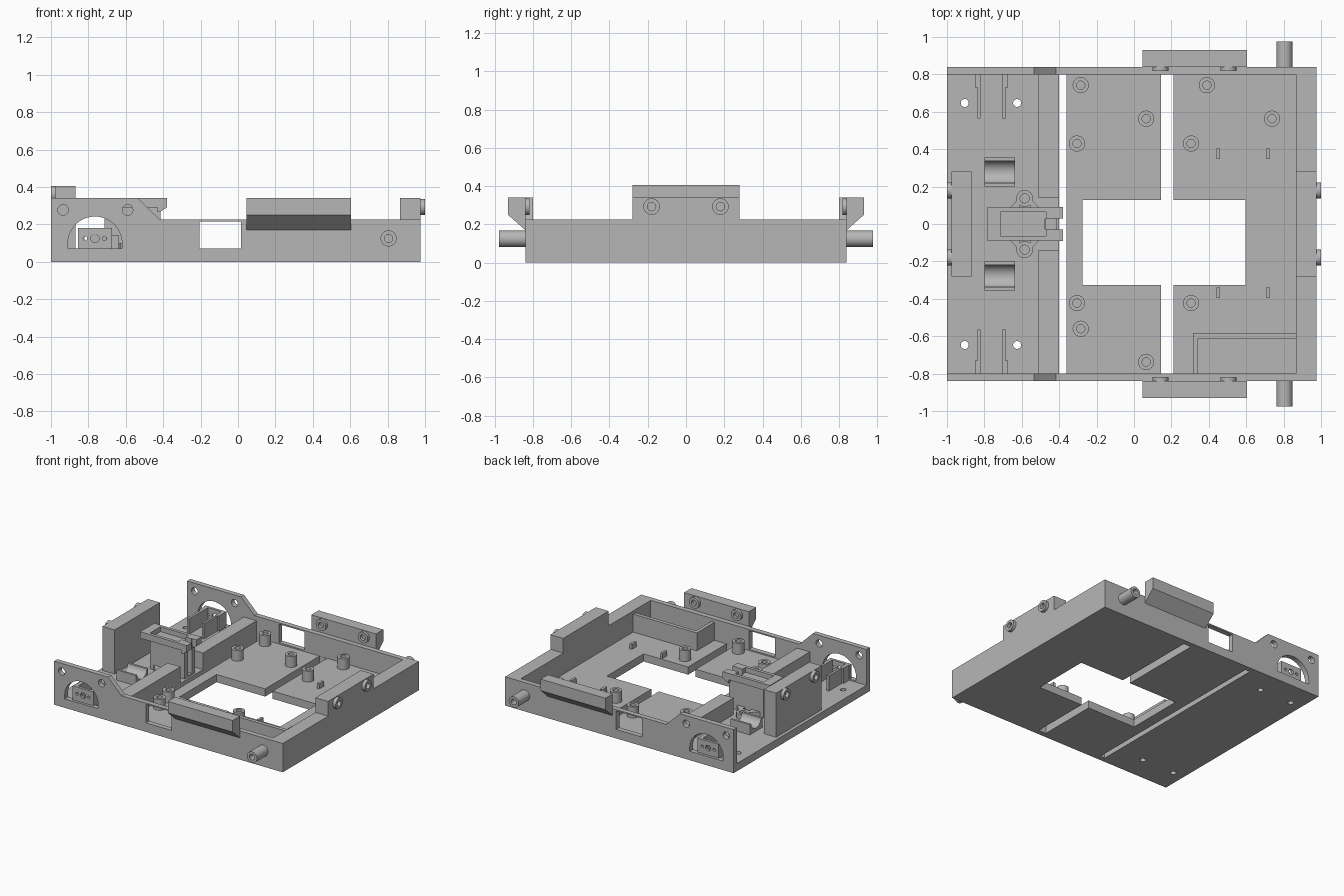
import bpy, bmesh, math
from mathutils import Matrix, Vector

if "Cube" in bpy.data.objects:
    bpy.data.objects.remove(bpy.data.objects["Cube"], do_unlink=True)

grey = bpy.data.materials.new("plain grey")
grey.use_nodes = True
grey.diffuse_color = (0.47, 0.47, 0.47, 1)
grey.node_tree.nodes["Principled BSDF"].inputs["Base Color"].default_value = (0.47, 0.47, 0.47, 1)
parts = []


def finish(name, bm):
    bmesh.ops.recalc_face_normals(bm, faces=bm.faces)
    mesh = bpy.data.meshes.new(name)
    bm.to_mesh(mesh)
    bm.free()
    mesh.materials.append(grey)
    ob = bpy.data.objects.new(name, mesh)
    bpy.context.collection.objects.link(ob)
    parts.append(ob)
    return ob


def prism(name, pts, axis, a, b):
    """Extrude a 2D profile along an axis; profile is (x,z) for y, (y,z) for x, (x,y) for z."""
    place = {"x": lambda p, t: (t, p[0], p[1]),
             "y": lambda p, t: (p[0], t, p[1]),
             "z": lambda p, t: (p[0], p[1], t)}[axis]
    bm = bmesh.new()
    face = bm.faces.new([bm.verts.new(place(p, a)) for p in pts])
    new = bmesh.ops.extrude_face_region(bm, geom=[face])["geom"]
    shift = Vector(place((0, 0), b - a))
    bmesh.ops.translate(bm, vec=shift, verts=[v for v in new if isinstance(v, bmesh.types.BMVert)])
    return finish(name, bm)


def box(name, x0, x1, y0, y1, z0, z1):
    return prism(name, [(x0, y0), (x1, y0), (x1, y1), (x0, y1)], "z", z0, z1)


def tube(name, base, direction, length, r, r_in, n=32):
    """Hollow round boss from a base point; r_in = 0 gives a solid rod."""
    bm = bmesh.new()
    rings = []
    for rad, z in ((r, 0), (r, length), (r_in, length), (r_in, 0)):
        if rad:
            rings.append([bm.verts.new((rad * math.cos(2 * math.pi * i / n),
                                        rad * math.sin(2 * math.pi * i / n), z)) for i in range(n)])
    if r_in:
        for k in range(4):
            p, q = rings[k], rings[(k + 1) % 4]
            for i in range(n):
                bm.faces.new((p[i], p[(i + 1) % n], q[(i + 1) % n], q[i]))
    else:
        p, q = rings
        bm.faces.new(p)
        bm.faces.new(q)
        for i in range(n):
            bm.faces.new((p[i], p[(i + 1) % n], q[(i + 1) % n], q[i]))
    rot = Vector((0, 0, 1)).rotation_difference(Vector(direction)).to_matrix().to_4x4()
    bm.transform(Matrix.Translation(base) @ rot)
    return finish(name, bm)


def cut(ob, *cutters):
    bpy.context.view_layer.objects.active = ob
    for c in cutters:
        mod = ob.modifiers.new("cut", "BOOLEAN")
        mod.operation = "DIFFERENCE"
        mod.solver = "EXACT"
        mod.object = c
        bpy.ops.object.modifier_apply(modifier=mod.name)
        parts.remove(c)
        bpy.data.objects.remove(c, do_unlink=True)


FL = 0.06  # floor top

# Floor with cross slots, central opening and screw holes
floor = box("floor", -1, 0.865, -0.8, 0.8, 0, FL)
cut(floor,
    box("c", -0.4, -0.36, -0.799, 0.799, -0.1, 0.2),
    box("c", 0.145, 0.21, -0.799, 0.799, -0.1, 0.2),
    box("c", -0.275, 0.595, -0.327, 0.128, -0.1, 0.2),
    *[tube("c", (x, y, -0.1), (0, 0, 1), 0.3, 0.021, 0)
      for x in (-0.905, -0.625) for y in (-0.647, 0.647)])

# End wall with raised block and bosses
box("end_wall", 0.865, 0.975, -0.8, 0.8, 0, 0.225)
box("end_wall_block", 0.865, 0.975, -0.28, 0.28, 0.225, 0.34)
box("rear_block", -0.975, -0.87, -0.28, 0.28, FL, 0.405)
for y in (-0.18, 0.18):
    tube("end_boss", (0.975, y, 0.293), (1, 0, 0), 0.025, 0.043, 0.022)
    tube("rear_boss", (-0.975, y, 0.362), (-1, 0, 0), 0.025, 0.043, 0.022)

wall_profile = [(-1, 0), (0.975, 0), (0.975, 0.225), (-0.418, 0.225), (-0.535, 0.34), (-1, 0.34)]
arch = [(-0.91, 0.07), (-0.62, 0.07)] + [
    (-0.765 + 0.145 * math.cos(math.pi * i / 24), 0.097 + 0.145 * math.sin(math.pi * i / 24))
    for i in range(25)]
rail_profile = [(0.84, 0.17), (0.93, 0.25), (0.93, 0.34), (0.84, 0.34)]

for s, side in ((-1, "front"), (1, "back")):
    # Side wall with window, arch and screw holes
    wall = prism(side + "_wall", wall_profile, "y", s * 0.8, s * 0.84)
    cut(wall,
        prism("c", arch, "y", s * 0.7, s * 0.95),
        box("c", -0.207, 0.015, s * 0.7, s * 0.95, 0.07, 0.215),
        *[tube("c", (x, s * 0.7, 0.277), (0, s, 0), 0.25, 0.028, 0) for x in (-0.935, -0.59)])
    # Motor plate inside the arch, with three holes
    plate = box(side + "_motor_plate", -0.855, -0.675, s * 0.8, s * 0.82, FL, 0.18)
    cut(plate, *[tube("c", (-0.765 + d, s * 0.7, 0.125), (0, s, 0), 0.25, r, 0, 20)
                 for d, r in ((-0.052, 0.011), (0, 0.022), (0.05, 0.011))])
    # Motor bracket cheeks
    for x0, x1, x2, x3 in ((-0.85, -0.82, -0.838, -0.82), (-0.705, -0.675, -0.705, -0.688)):
        box(side + "_bracket_root", x0, x1, s * 0.73, s * 0.8, FL, 0.18)
        box(side + "_bracket_cheek", x2, x3, s * 0.565, s * 0.73, FL, 0.18)
    # Outer rail with inner bosses
    prism(side + "_rail", [(s * y, z) for y, z in rail_profile], "x", 0.045, 0.605)
    for x in (0.142, 0.505):
        tube(side + "_rail_boss", (x, s * 0.84, 0.293), (0, -s, 0), 0.022, 0.043, 0.022)
    # Side pin
    tube(side + "_pin", (0.805, s * 0.84, 0.125), (0, s, 0), 0.137, 0.043, 0.022)
    # Cross beam
    box(side + "_beam", -0.51, -0.4, s * 0.14, s * 0.8, FL, 0.19)
    # Cradle with a round hollow
    cradle = [(-0.077, FL), (0.077, FL), (0.077, 0.14), (0.06, 0.14)] + [
        (0.06 * math.cos(math.pi * i / 14), 0.14 - 0.055 * math.sin(math.pi * i / 14))
        for i in range(1, 14)] + [(-0.06, 0.14), (-0.077, 0.14)]
    prism(side + "_cradle", [(s * 0.278 + y, z) for y, z in cradle], "x", -0.8, -0.635)
    # Stand ears and hooks
    tube(side + "_stand_ear", (-0.585, s * 0.137, FL), (0, 0, 1), 0.04, 0.045, 0.024)
    for sx in (-1, 1):
        prism(side + "_ear_web", [(-0.585 + sx * 0.028, s * 0.065), (-0.585 + sx * 0.1, s * 0.065),
              (-0.585 + sx * 0.075, s * 0.09), (-0.585 + sx * 0.042, s * 0.125),
              (-0.585 + sx * 0.028, s * 0.12)], "z", FL, FL + 0.04)
    prism(side + "_stand_hook", [(-0.43, 0.265), (-0.42, 0.265), (-0.38, 0.29), (-0.38, 0.34),
          (-0.43, 0.34)], "y", s * 0.03, s * 0.09)

# Central stand: body and recessed top flange, split at the open end
body = box("stand_body", -0.715, -0.415, -0.065, 0.065, FL, 0.29)
cut(body, box("c", -0.47, -0.3, -0.026, 0.026, 0.07, 0.5))
flange = box("stand_flange", -0.785, -0.42, -0.088, 0.088, 0.29, 0.34)
cut(flange, box("c", -0.715, -0.47, -0.063, 0.063, 0.302, 0.5),
    box("c", -0.475, -0.3, -0.026, 0.026, 0.2, 0.5))

# Board standoffs
for x, y in ((-0.285, 0.742), (0.065, 0.563), (-0.305, 0.43), (0.39, 0.742), (0.738, 0.563),
             (0.305, 0.43), (-0.305, -0.423), (0.305, -0.423), (-0.285, -0.56), (0.065, -0.738)):
    tube("standoff", (x, y, FL), (0, 0, 1), 0.085, 0.043, 0.022)

# Small locating tabs
for x in (0.45, 0.715):
    for y in (-0.368, 0.375):
        box("locating_tab", x - 0.01, x + 0.01, y - 0.028, y + 0.028, FL, 0.1)

# L-shaped partition in the corner
prism("corner_partition", [(0.315, -0.8), (0.342, -0.8), (0.342, -0.612), (0.865, -0.612),
      (0.865, -0.583), (0.315, -0.583)], "z", FL, 0.2)

# Smooth round surfaces, keep edges sharp
bpy.ops.object.select_all(action="DESELECT")
for ob in parts:
    ob.select_set(True)
bpy.context.view_layer.objects.active = parts[0]
bpy.ops.object.shade_smooth_by_angle(angle=math.radians(30))
